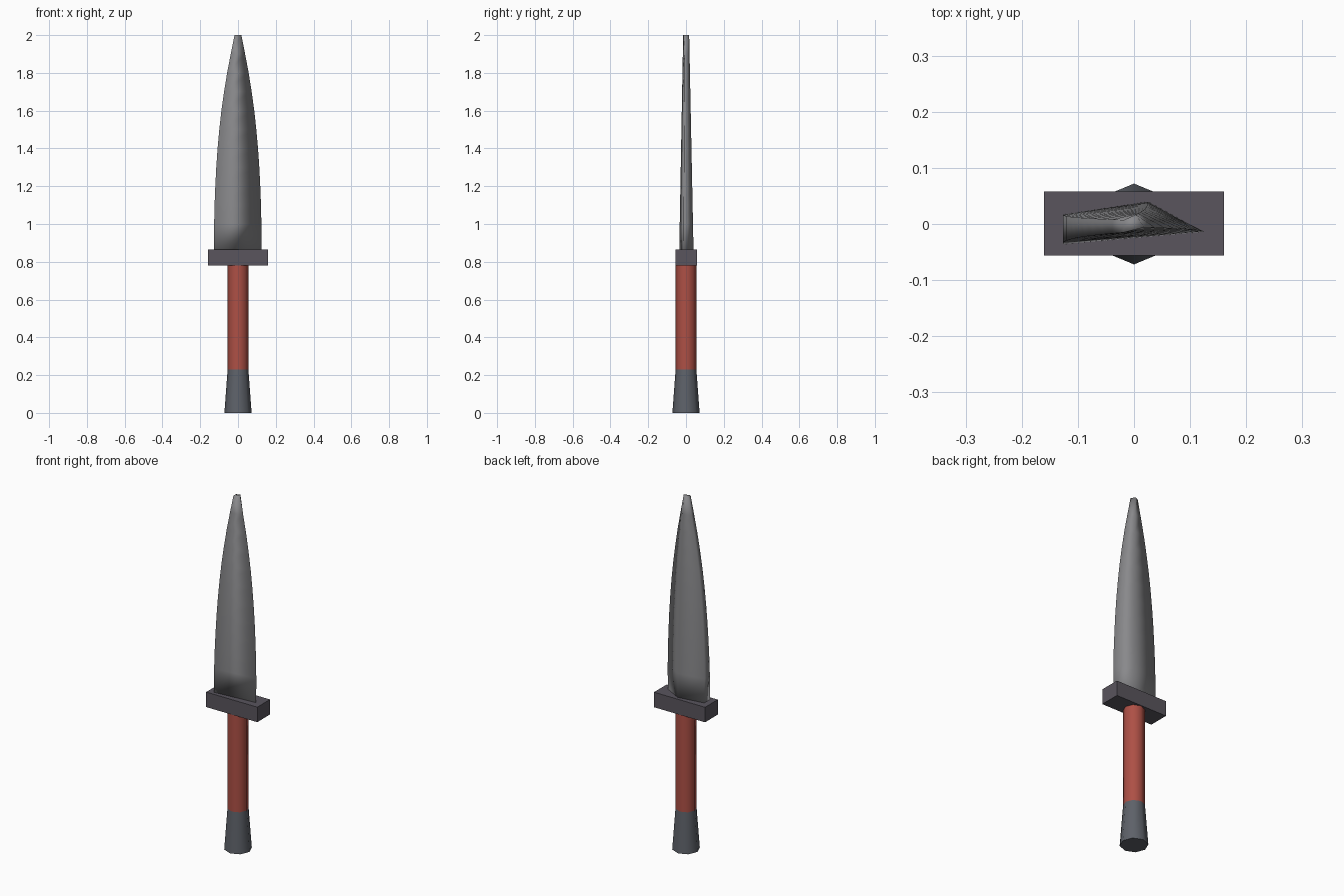
import bpy, bmesh, math

if "Cube" in bpy.data.objects:
    bpy.data.objects.remove(bpy.data.objects["Cube"])


def loft(name, rings, color, smooth=None):
    """Skin a stack of equal-sized closed rings and cap both ends."""
    bm = bmesh.new()
    loops = [[bm.verts.new(p) for p in ring] for ring in rings]
    n = len(loops[0])
    for a, b in zip(loops, loops[1:]):
        for i in range(n):
            j = (i + 1) % n
            bm.faces.new((a[i], a[j], b[j], b[i]))
    bm.faces.new(loops[0][::-1])
    bm.faces.new(loops[-1])
    bmesh.ops.recalc_face_normals(bm, faces=bm.faces[:])
    mesh = bpy.data.meshes.new(name)
    bm.to_mesh(mesh)
    bm.free()
    mat = bpy.data.materials.new(name + "_material")
    mat.diffuse_color = (*color, 1)
    mat.use_nodes = True
    mat.node_tree.nodes["Principled BSDF"].inputs["Base Color"].default_value = mat.diffuse_color
    mesh.materials.append(mat)
    obj = bpy.data.objects.new(name, mesh)
    bpy.context.collection.objects.link(obj)
    if smooth:
        bpy.ops.object.select_all(action='DESELECT')
        bpy.context.view_layer.objects.active = obj
        obj.select_set(True)
        bpy.ops.object.shade_smooth_by_angle(angle=math.radians(smooth))
    return obj


def octagon(r, z):
    return [(r * math.cos(i * math.pi / 4), r * math.sin(i * math.pi / 4), z)
            for i in range(8)]


def rectangle(x0, x1, y0, y1, z):
    return [(x0, y0, z), (x1, y0, z), (x1, y1, z), (x0, y1, z)]


# Flared pommel and straight octagonal grip
loft("pommel", [octagon(0.072, 0), octagon(0.055, 0.23)], (0.11, 0.12, 0.14), 50)
loft("grip", [octagon(0.055, 0.23), octagon(0.055, 0.79)], (0.42, 0.08, 0.06), 50)

# Block guard
loft("guard", [rectangle(-0.16, 0.16, -0.056, 0.058, z) for z in (0.78, 0.865)],
     (0.10, 0.09, 0.11))

# Blade: lopsided four-point section, thick spine at -x and cutting edge at +x
section = [(-1.01, -0.036), (0.99, -0.014), (0.2, 0.04), (-1.01, 0.017)]
stations = [(0.85, 0.125), (1.0, 0.125), (1.1, 0.123), (1.2, 0.119),
            (1.3, 0.114), (1.4, 0.107), (1.5, 0.098), (1.6, 0.087),
            (1.7, 0.073), (1.8, 0.057), (1.9, 0.038), (2.0, 0.018)]
rings = []
for z, w in stations:
    thick = 1 - 0.58 * (z - 0.85) / 1.15
    rings.append([(x * w, y * thick, z) for x, y in section])
loft("blade", rings, (0.25, 0.25, 0.26), 180)
